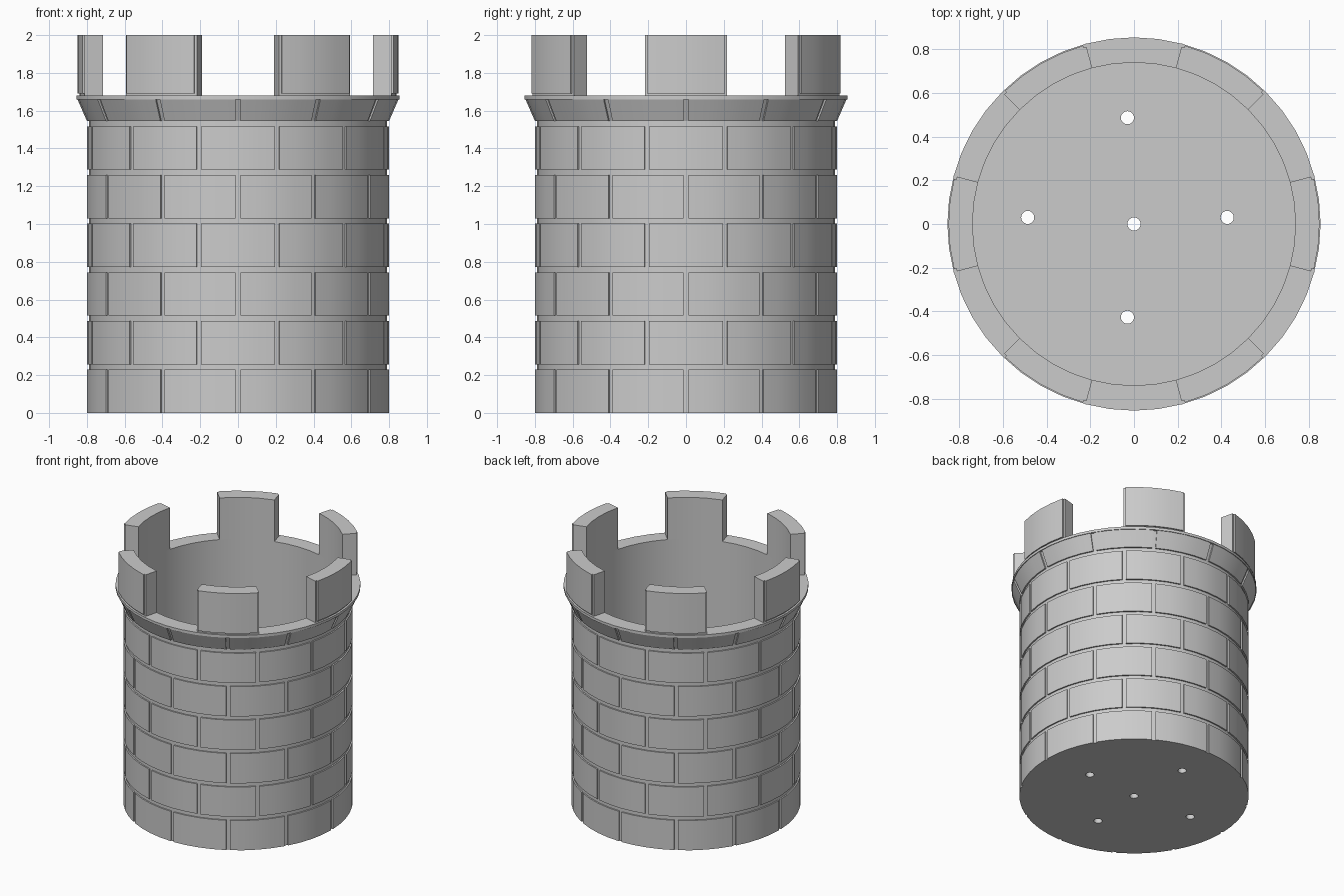
import bpy, bmesh
from math import cos, sin, radians, tau

if "Cube" in bpy.data.objects:
    bpy.data.objects.remove(bpy.data.objects["Cube"])

stone = bpy.data.materials.new("grey stone")
stone.use_nodes = True
stone.diffuse_color = (0.6, 0.6, 0.6, 1)
stone.node_tree.nodes["Principled BSDF"].inputs["Base Color"].default_value = (0.6, 0.6, 0.6, 1)


def arc_block(bm, section, start, end, steps):
    """Sweep a closed (radius, z) section between two angles in degrees."""
    rings = []
    for i in range(steps + 1):
        a = radians(start + (end - start) * i / steps)
        rings.append([bm.verts.new((r * cos(a), r * sin(a), z)) for r, z in section])
    n = len(section)
    for a, b in zip(rings, rings[1:]):
        for k in range(n):
            m = (k + 1) % n
            bm.faces.new((a[k], b[k], b[m], a[m]))
    bm.faces.new(rings[0])
    bm.faces.new(rings[-1][::-1])


def finish(bm, name):
    bmesh.ops.recalc_face_normals(bm, faces=bm.faces)
    mesh = bpy.data.meshes.new(name)
    bm.to_mesh(mesh)
    bm.free()
    mesh.materials.append(stone)
    obj = bpy.data.objects.new(name, mesh)
    bpy.context.collection.objects.link(obj)
    return obj


def smooth(obj):
    bpy.ops.object.select_all(action='DESELECT')
    obj.select_set(True)
    bpy.context.view_layer.objects.active = obj
    bpy.ops.object.shade_smooth_by_angle(angle=radians(20))


def box_section(inner, outer, low, high):
    return [(inner, low), (outer, low), (outer, high), (inner, high)]


INNER, MORTAR, FACE = 0.74, 0.79, 0.80
RIM = 0.855
WALK = 1.68
SIDES = 48

# Hollow tower shell: floor, wall, flared collar and walkway rim
profile = [(MORTAR, 0), (MORTAR, 1.545), (RIM - 0.015, 1.66), (RIM, 1.66),
           (RIM, WALK), (INNER, WALK), (INNER, 0.05)]
bm = bmesh.new()
rings = [[bm.verts.new((r * cos(tau * i / SIDES), r * sin(tau * i / SIDES), z))
          for i in range(SIDES)] for r, z in profile]
for a, b in zip(rings, rings[1:]):
    for i in range(SIDES):
        j = (i + 1) % SIDES
        bm.faces.new((a[i], a[j], b[j], b[i]))
bm.faces.new(rings[0][::-1])
bm.faces.new(rings[-1])
shell = finish(bm, "tower_shell")

# Five drain holes through the floor
bm = bmesh.new()
off, reach = 0.03, 0.457
for x, y in [(0, 0), (reach - off, off), (-reach - off, off),
             (-off, reach + off), (-off, off - reach)]:
    drill = bmesh.ops.create_cone(bm, cap_ends=True, segments=20,
                                  radius1=0.03, radius2=0.03, depth=0.4)
    bmesh.ops.translate(bm, verts=drill["verts"], vec=(x, y, 0))
cutter = finish(bm, "drain_cutter")
cutter.hide_render = True
cut = shell.modifiers.new("drains", 'BOOLEAN')
cut.operation = 'DIFFERENCE'
cut.solver = 'EXACT'
cut.object = cutter
bpy.context.view_layer.objects.active = shell
bpy.ops.object.modifier_apply(modifier=cut.name)
bpy.data.objects.remove(cutter)
smooth(shell)

# Six staggered courses of twelve curved bricks
GAP = 0.9
bm = bmesh.new()
for course in range(6):
    low = course * 0.2575
    shift = 15 * (course % 2)
    for i in range(12):
        a = 30 * i + shift
        arc_block(bm, box_section(0.77, FACE, low, low + 0.229),
                  a + GAP, a + 30 - GAP, 4)
smooth(finish(bm, "wall_bricks"))

# Slanted bricks of the flared collar
bm = bmesh.new()
for i in range(12):
    arc_block(bm, [(0.77, 1.545), (FACE, 1.545), (RIM - 0.005, 1.66), (0.80, 1.66)],
              30 * i + GAP, 30 * i + 30 - GAP, 4)
smooth(finish(bm, "collar_bricks"))

# Six merlons, each a block with a slightly raised facing
blocks, facings = bmesh.new(), bmesh.new()
for i in range(6):
    a = 60 * i
    arc_block(blocks, box_section(INNER, 0.84, WALK - 0.01, 2), a - 15, a + 15, 4)
    arc_block(facings, box_section(0.82, 0.85, WALK + 0.012, 2),
              a - 15 + GAP, a + 15 - GAP, 4)
smooth(finish(blocks, "merlons"))
smooth(finish(facings, "merlon_facings"))
